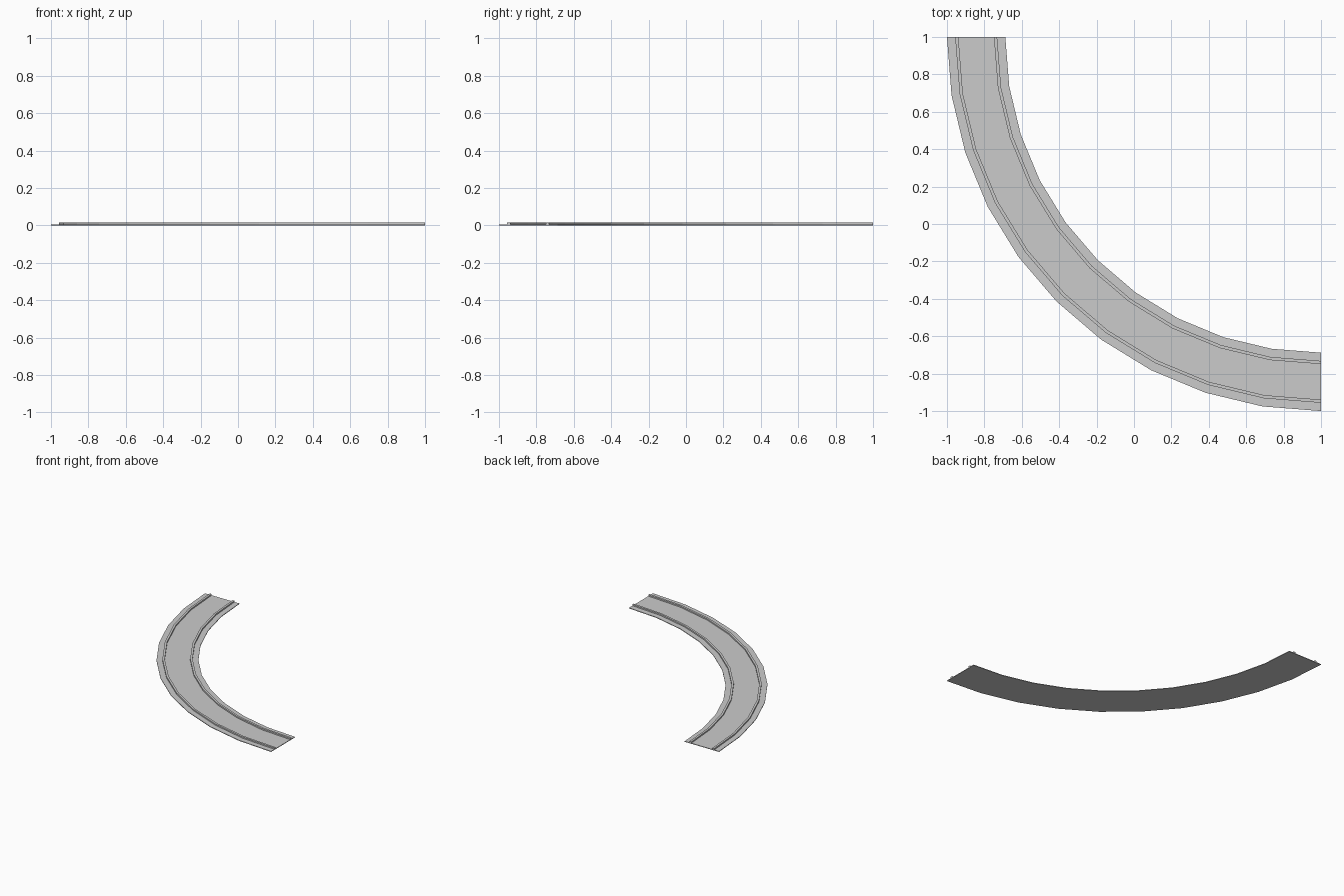
import bpy, bmesh, math

if "Cube" in bpy.data.objects:
    bpy.data.objects.remove(bpy.data.objects["Cube"])

CENTRE = (1.0, 1.0)   # centre of the quarter turn
SEGMENTS = 10


def curved_bar(name, r_in, r_out, z0, z1):
    """Sweep a rectangular section through a quarter circle."""
    bm = bmesh.new()
    section = [(r_in, z0), (r_out, z0), (r_out, z1), (r_in, z1)]
    rings = []
    for i in range(SEGMENTS + 1):
        a = math.pi + math.pi / 2 * i / SEGMENTS
        rings.append([bm.verts.new((CENTRE[0] + r * math.cos(a),
                                    CENTRE[1] + r * math.sin(a), z))
                      for r, z in section])
    for a, b in zip(rings, rings[1:]):
        for k in range(4):
            n = (k + 1) % 4
            bm.faces.new((a[k], a[n], b[n], b[k]))
    bm.faces.new(rings[0])
    bm.faces.new(rings[-1])
    bmesh.ops.recalc_face_normals(bm, faces=bm.faces)
    mesh = bpy.data.meshes.new(name)
    bm.to_mesh(mesh)
    bm.free()
    obj = bpy.data.objects.new(name, mesh)
    bpy.context.collection.objects.link(obj)
    return obj


# Flat track bed
curved_bar("track_bed", 1.688, 2.0, 0.0, 0.005)

# Two raised rails set in from the edges
curved_bar("outer_rail", 1.939, 1.956, 0.004, 0.016)
curved_bar("inner_rail", 1.732, 1.749, 0.004, 0.016)
